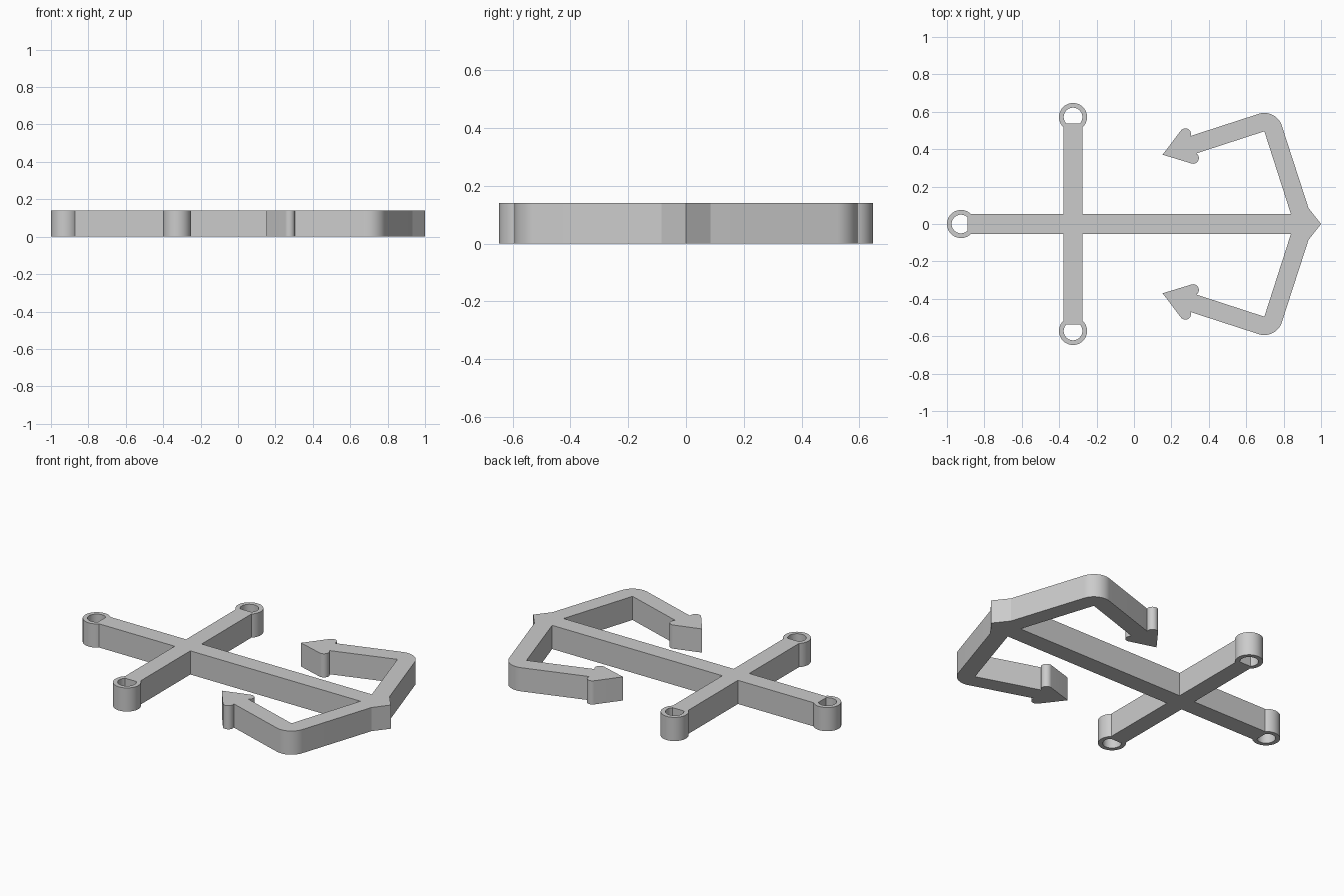
import bpy
import bmesh
from math import cos, sin, radians
from mathutils import Matrix, Vector

HEIGHT = 0.14
SHANK = 0.053        # half width of the shank
STOCK = 0.051        # half width of the stock
STOCK_X = -0.326
RING, HOLE, FLAT = 0.075, 0.05, 0.034
RING_Y = 0.572
RING_X = -0.925
TILT = 18            # lean of the arms in degrees

cube = bpy.data.objects.get("Cube")
if cube:
    bpy.data.objects.remove(cube, do_unlink=True)


def arc(center, radius, start, end, steps=20):
    """Points on a circular arc, angles in degrees."""
    angles = [radians(start + (end - start) * i / steps) for i in range(steps + 1)]
    return [Vector((center[0] + radius * cos(a), center[1] + radius * sin(a))) for a in angles]


def tilted(points):
    """Turn points from the arm's own frame into the anchor's frame."""
    turn = Matrix.Rotation(radians(TILT), 2)
    return [turn @ Vector(p) for p in points]


def eye_hole(center, facing):
    """Round eye, cut flat on the side where the bar ends."""
    return arc(center, HOLE, facing + 47, facing + 313, 32)


# Arm, elbow and barbed fluke, in a frame aligned with the arm
axis, half, barb, knob = 0.305, 0.049, 0.068, 0.03
elbow = (0.816, axis - half)
fluke = (
    arc(elbow, 2 * half, 0, 90)
    + arc((0.41, axis + barb), knob, -39, 124)
    + [(0.26, axis)]
    + arc((0.41, axis - barb), knob, -124, 39)
    + [elbow]
)

# Half outline from the crown, round the arm and stock, to the shank eye
half_outline = (
    [Vector((1, 0)), Vector((0.933, 0.085))]
    + tilted(fluke)
    + [Vector((0.839, SHANK)), Vector((STOCK_X + STOCK, SHANK))]
    + arc((STOCK_X, RING_Y), RING, -47, 227, 32)
    + [Vector((STOCK_X - STOCK, SHANK))]
    + arc((RING_X, 0), RING, 45, 180)
)
mirrored = [Vector((p.x, -p.y)) for p in reversed(half_outline[1:-1])]
loops = [
    half_outline + mirrored,
    eye_hole((RING_X, 0), 0),
    eye_hole((STOCK_X, RING_Y), -90),
    eye_hole((STOCK_X, -RING_Y), 90),
]

# Filled and extruded profile
curve = bpy.data.curves.new("anchor_profile", "CURVE")
curve.dimensions = "2D"
curve.fill_mode = "BOTH"
curve.extrude = HEIGHT / 2
for loop in loops:
    spline = curve.splines.new("POLY")
    spline.points.add(len(loop) - 1)
    for point, co in zip(spline.points, loop):
        point.co = (co.x, co.y, 0, 1)
    spline.use_cyclic_u = True
profile = bpy.data.objects.new("anchor_profile", curve)
bpy.context.collection.objects.link(profile)
bpy.context.view_layer.update()

# Solid anchor mesh, welded and resting on the floor
evaluated = profile.evaluated_get(bpy.context.evaluated_depsgraph_get())
mesh = bpy.data.meshes.new_from_object(evaluated)
mesh.name = "anchor"
bpy.data.objects.remove(profile, do_unlink=True)
bm = bmesh.new()
bm.from_mesh(mesh)
bmesh.ops.remove_doubles(bm, verts=bm.verts, dist=0.0001)
bmesh.ops.translate(bm, verts=bm.verts, vec=(0, 0, HEIGHT / 2))
bmesh.ops.recalc_face_normals(bm, faces=bm.faces)
bm.to_mesh(mesh)
bm.free()

anchor = bpy.data.objects.new("anchor", mesh)
bpy.context.collection.objects.link(anchor)
bpy.ops.object.select_all(action="DESELECT")
anchor.select_set(True)
bpy.context.view_layer.objects.active = anchor
bpy.ops.object.shade_smooth_by_angle(angle=radians(20))
